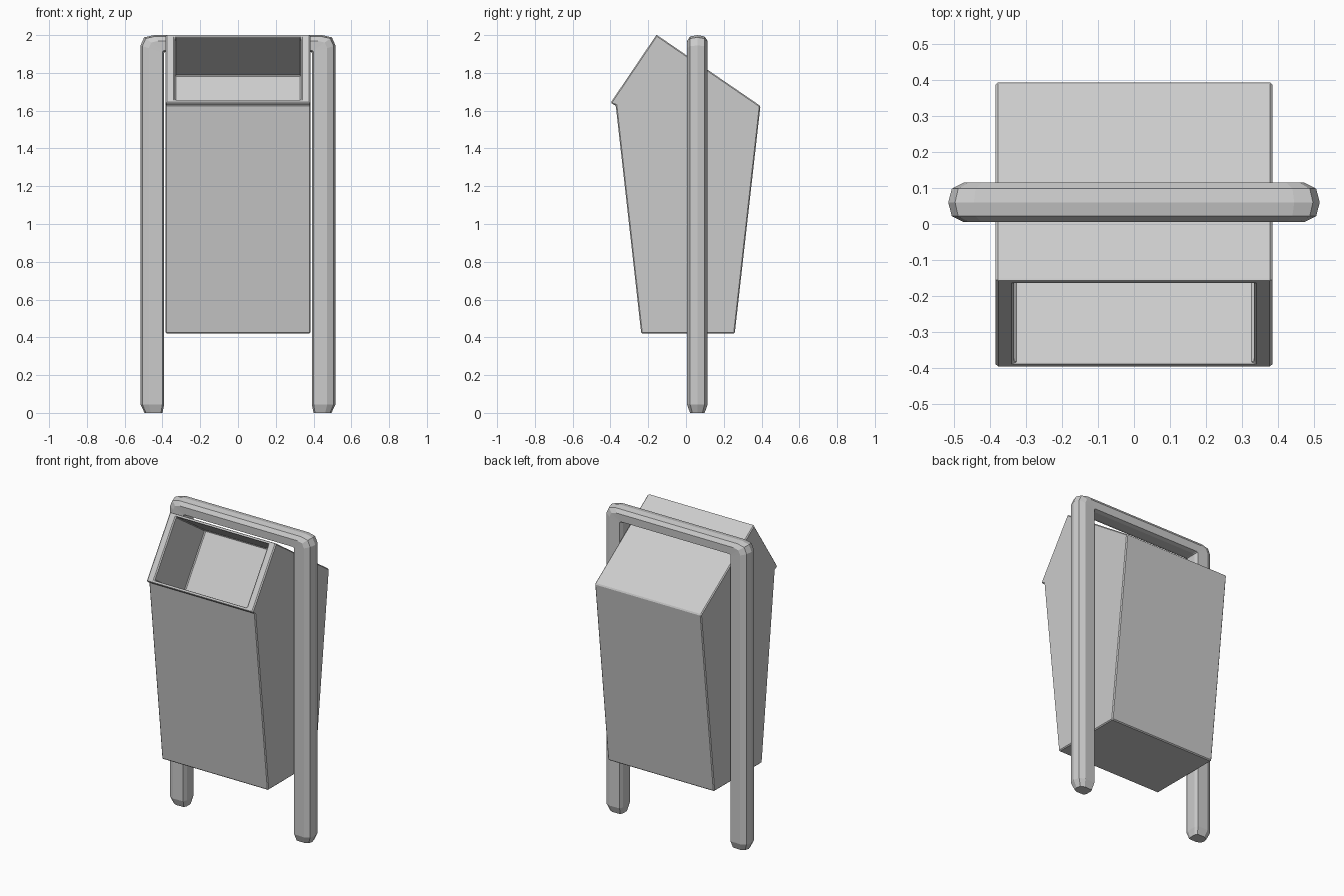
import bpy, bmesh
from mathutils import Vector

if "Cube" in bpy.data.objects:
    bpy.data.objects.remove(bpy.data.objects["Cube"])


def make_object(name, bm):
    bmesh.ops.recalc_face_normals(bm, faces=bm.faces)
    mesh = bpy.data.meshes.new(name)
    bm.to_mesh(mesh)
    bm.free()
    obj = bpy.data.objects.new(name, mesh)
    bpy.context.collection.objects.link(obj)
    return obj


def loft(bm, rings):
    """Join closed rings of points into a capped tube."""
    vs = [[bm.verts.new(p) for p in ring] for ring in rings]
    for a, b in zip(vs, vs[1:]):
        for i in range(len(a)):
            j = (i + 1) % len(a)
            bm.faces.new((a[i], a[j], b[j], b[i]))
    bm.faces.new(vs[0][::-1])
    bm.faces.new(vs[-1])


# Bin body: side profile (y, z) stretched across x
HALF = 0.384
profile = [(-0.237, 0.42), (0.258, 0.42), (0.394, 1.625), (-0.156, 2.002),
           (-0.397, 1.645), (-0.39, 1.634), (-0.372, 1.628)]
bm = bmesh.new()
loft(bm, [[(x, y, z) for y, z in profile] for x in (-HALF, HALF)])
bmesh.ops.recalc_face_normals(bm, faces=bm.faces)

# Slot in the sloping front: inset rim, then a pocket pushed straight in
bm.faces.ensure_lookup_table()
front = min(bm.faces, key=lambda f: (f.normal - Vector((0, -0.83, 0.56))).length)
normal = front.normal.copy()
bmesh.ops.inset_region(bm, faces=[front], thickness=0.022)
for v in front.verts:
    v.co.x = 0.333 if v.co.x > 0 else -0.333
pocket = bmesh.ops.extrude_discrete_faces(bm, faces=[front])["faces"][0]
for v in pocket.verts:
    v.co -= normal * 0.365
body = make_object("bin_body", bm)
bevel = body.modifiers.new("edge_bevel", "BEVEL")
bevel.width = 0.006
bevel.segments = 1
bevel.limit_method = "ANGLE"

# Support frame: section (t from inner to outer side, y offset)
half_section = [(0, 0.03), (0.08, 0.053), (0.65, 0.055), (0.92, 0.038)]
section = ([(t, -v) for t, v in half_section] + [(1, 0)]
           + half_section[::-1])
# Stations of one leg: inner (x, z), outer (x, z), depth scale
stations = [((0.40, 0.0), (0.495, 0.0), 0.7),
            ((0.391, 0.045), (0.516, 0.045), 1),
            ((0.391, 1.905), (0.516, 1.945), 1),
            ((0.389, 1.91), (0.497, 1.988), 1),
            ((0.383, 1.912), (0.445, 2.0), 1)]
path = [(1, s) for s in stations] + [(-1, s) for s in reversed(stations)]
rings = []
for side, (inner, outer, scale) in path:
    a, b = Vector(inner), Vector(outer)
    ring = []
    for t, v in section:
        p = a.lerp(b, t)
        ring.append((side * p.x, 0.06 + v * scale, p.y))
    rings.append(ring)
bm = bmesh.new()
loft(bm, rings)
make_object("support_frame", bm)
